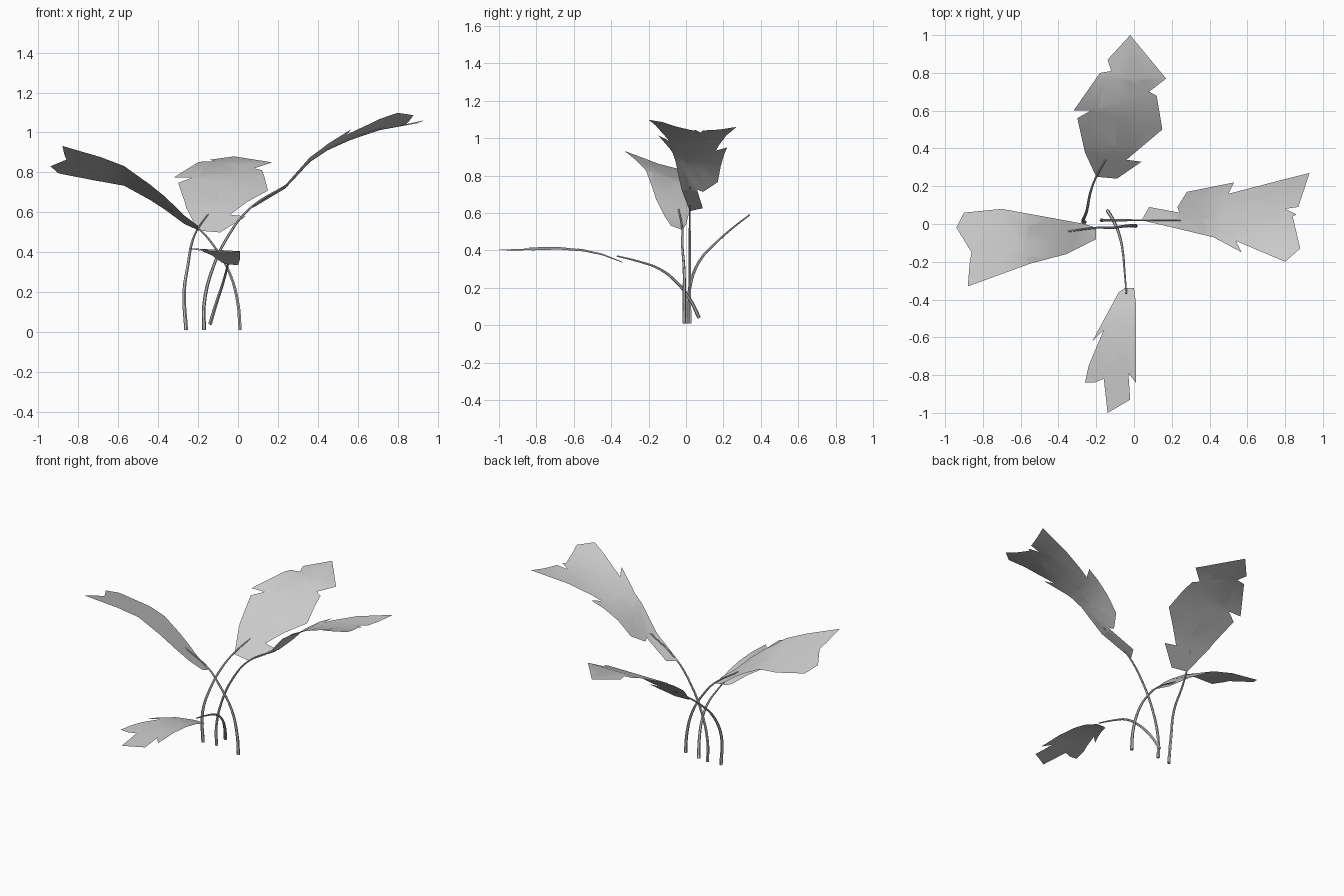
import bpy
import bmesh
from mathutils import Vector

cube = bpy.data.objects.get("Cube")
if cube:
    bpy.data.objects.remove(cube, do_unlink=True)


def make_material(name, colour):
    material = bpy.data.materials.new(name)
    material.use_nodes = True
    material.diffuse_color = colour
    material.node_tree.nodes["Principled BSDF"].inputs["Base Color"].default_value = colour
    return material


leaf_grey = make_material("plain grey", (0.6, 0.6, 0.6, 1))


def height_at(profile, t):
    """Height of the midrib at distance t along the leaf axis."""
    knots = sorted(profile)
    for (start, low), (end, high) in zip(knots, knots[1:]):
        if t <= end:
            break
    return low + (high - low) * (t - start) / (end - start)


def make_leaf(name, axis, outline, profile, centre=0, tilt=0, curl=0):
    """Torn leaf blade: flat outline, sliced into strips, bent along its midrib."""
    bm = bmesh.new()
    face = bm.faces.new([bm.verts.new((x, y, 0)) for x, y in outline])
    bmesh.ops.triangulate(bm, faces=[face])
    across = 1 - axis
    cuts = [(axis, t) for t, height in profile]
    cuts += [(across, centre + offset) for offset in (-.16, -.08, 0, .08, .16)]
    for direction, position in cuts:
        point, normal = Vector(), Vector()
        point[direction] = position
        normal[direction] = 1
        everything = bm.verts[:] + bm.edges[:] + bm.faces[:]
        bmesh.ops.bisect_plane(bm, geom=everything, plane_co=point, plane_no=normal, dist=.0001)
    for vert in bm.verts:
        side = vert.co[across] - centre
        vert.co.z = height_at(profile, vert.co[axis]) + tilt * side + curl * side * side
    bm.normal_update()
    for face in bm.faces:
        face.smooth = True
        if face.normal.z < 0:
            face.normal_flip()
    mesh = bpy.data.meshes.new(name)
    bm.to_mesh(mesh)
    bm.free()
    mesh.materials.append(leaf_grey)
    leaf = bpy.data.objects.new(name, mesh)
    bpy.context.collection.objects.link(leaf)


def make_stem(name, path):
    """Thin tapering tube swept along a smooth path."""
    curve = bpy.data.curves.new(name, "CURVE")
    curve.dimensions = "3D"
    curve.bevel_depth = .01
    curve.bevel_resolution = 1
    curve.resolution_u = 4
    curve.use_fill_caps = True
    spline = curve.splines.new("BEZIER")
    spline.bezier_points.add(len(path) - 1)
    for index, (point, position) in enumerate(zip(spline.bezier_points, path)):
        point.co = position
        point.handle_left_type = point.handle_right_type = "AUTO"
        point.radius = 1 - .6 * index / (len(path) - 1)
    curve.materials.append(leaf_grey)
    stem = bpy.data.objects.new(name, curve)
    bpy.context.collection.objects.link(stem)
    bpy.ops.object.select_all(action="DESELECT")
    bpy.context.view_layer.objects.active = stem
    stem.select_set(True)
    bpy.ops.object.convert(target="MESH")
    bpy.ops.object.shade_smooth_by_angle()


# Back leaf: broad and rising
make_leaf(
    "back_leaf", 1,
    [(-.02, 1), (.17, .77), (.08, .7), (.12, .68), (.15, .5), (-.04, .34),
     (.04, .33), (-.09, .24), (-.2, .25), (-.26, .38), (-.3, .56), (-.23, .6),
     (-.32, .6), (-.18, .8), (-.12, .81), (-.14, .87)],
    [(.23, .49), (.41, .65), (.61, .78), (.77, .85), (1, .88)],
    centre=-.1)
make_stem("back_stem", [(-.26, .01, .01), (-.27, .02, .2), (-.25, .07, .34),
                        (-.23, .17, .45), (-.2, .25, .52), (-.15, .34, .59)])

# Left leaf: the longest and highest
make_leaf(
    "left_leaf", 0,
    [(.04, .02), (.08, .09), (.24, .06), (.23, .09), (.28, .17), (.53, .22),
     (.5, .16), (.77, .23), (.93, .27), (.87, .09), (.8, .08), (.86, .05),
     (.84, .04), (.88, -.13), (.8, -.2), (.54, -.09), (.57, -.15), (.42, -.07),
     (.21, -.02)],
    [(.04, .61), (.23, .72), (.36, .86), (.45, .92), (.56, .97), (.71, 1.02), (.93, 1.06)],
    centre=.02, tilt=-.15, curl=.6)
make_stem("left_stem", [(-.17, .02, .01), (-.17, .02, .14), (-.13, .02, .31),
                        (-.05, .02, .48), (.06, .02, .62), (.25, .02, .74)])

# Right leaf: rolled so its front edge lifts
make_leaf(
    "right_leaf", 0,
    [(-.2, -.08), (-.2, -.02), (-.26, 0), (-.7, .08), (-.64, .03), (-.9, .06),
     (-.94, -.02), (-.86, -.15), (-.68, -.12), (-.87, -.21), (-.88, -.33),
     (-.54, -.17), (-.55, -.21), (-.36, -.16), (-.35, -.09)],
    [(-.2, .51), (-.27, .55), (-.37, .63), (-.44, .68), (-.57, .76), (-.69, .79), (-.94, .83)],
    centre=-.02, tilt=-.36)
make_stem("right_stem", [(.01, -.01, .01), (0, -.01, .14), (-.04, -.01, .29),
                         (-.12, -.02, .43), (-.2, -.02, .52), (-.35, -.04, .62)])

# Front leaf: low and nearly level
make_leaf(
    "front_leaf", 1,
    [(-.08, -.36), (-.05, -.34), (0, -.34), (.01, -.42), (.01, -.84), (-.03, -.79),
     (-.02, -.93), (-.14, -1), (-.16, -.82), (-.21, -.84), (-.26, -.84),
     (-.24, -.75), (-.16, -.56), (-.22, -.62), (-.14, -.47)],
    [(-.34, .34), (-.45, .38), (-.55, .4), (-.68, .41), (-1, .4)],
    centre=-.08, tilt=-.06)
make_stem("front_stem", [(-.14, .07, .04), (-.11, .02, .14), (-.08, -.05, .23),
                         (-.06, -.14, .3), (-.05, -.25, .34), (-.04, -.37, .37)])
